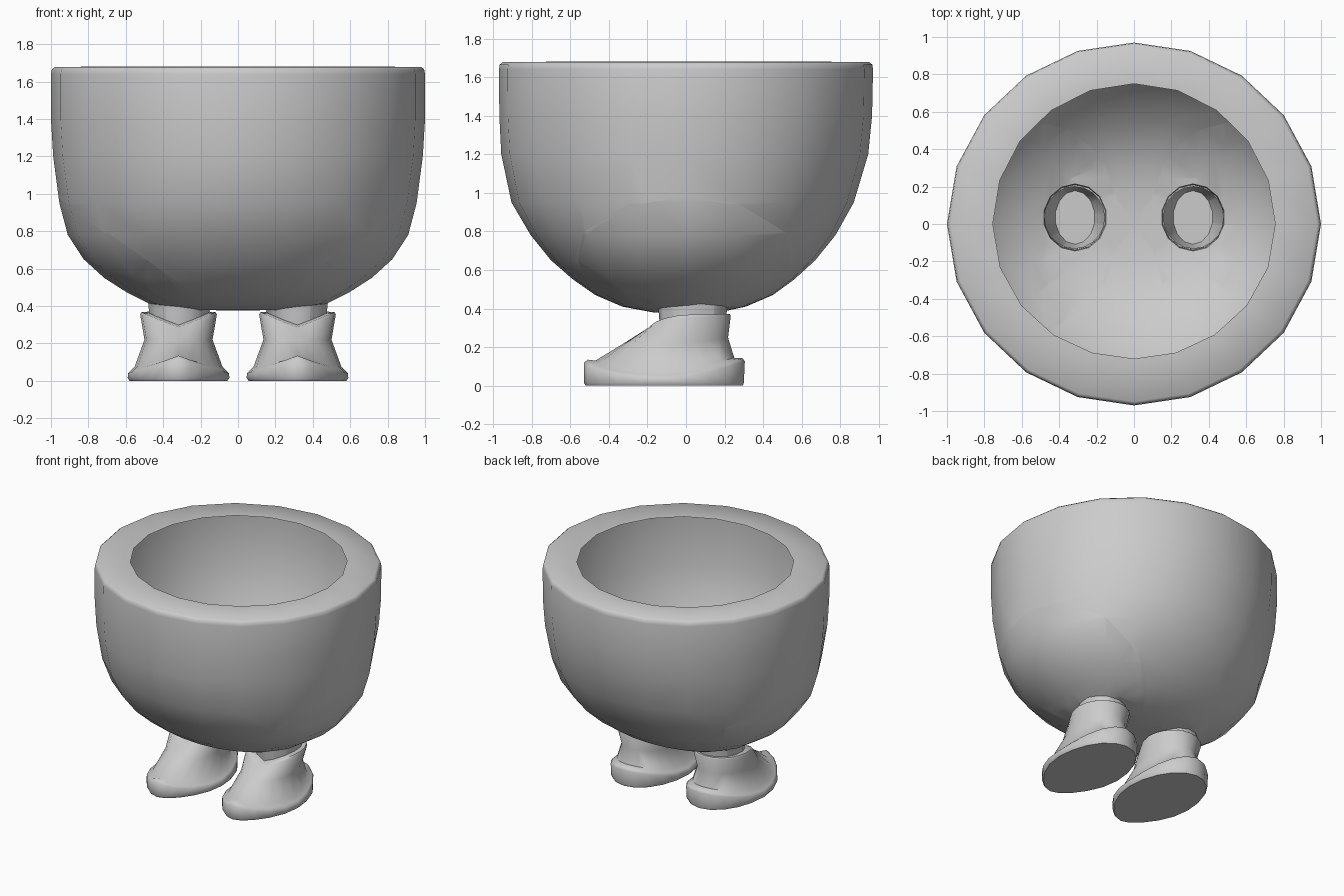
import bpy, bmesh, math
from mathutils import Vector

if "Cube" in bpy.data.objects:
    bpy.data.objects.remove(bpy.data.objects["Cube"])

# z, then side, back and front radius of the bowl; the last row is the inner rim edge
BOWL = [(.38, .25, .17, .17), (.41, .47, .31, .33), (.47, .59, .45, .47), (.55, .715, .56, .585),
        (.65, .825, .67, .70), (.78, .91, .775, .805), (.95, .955, .87, .905),
        (1.2, .988, .945, .958), (1.4, 1.0, .965, .968), (1.64, 1.0, .97, .97),
        (1.665, .995, .966, .966), (1.678, .98, .95, .95), (1.68, .755, .75, .72)]
SEAM_Z, SEAM_SLOPE = .305, .7


def bowl():
    """Open hollow shell with a flat rim, fuller at the hips."""
    bm = bmesh.new()
    n = 20
    rings = []
    for z, rx, yb, yf in BOWL:
        ring = []
        for i in range(n):
            a = 2 * math.pi * i / n
            ry = yb if math.sin(a) > 0 else yf
            r = ry + (rx - ry) * math.cos(a) ** 2
            ring.append(bm.verts.new((r * math.cos(a), r * math.sin(a), z)))
        rings.append(ring)
    pole = bm.verts.new((0, 0, .375))
    for i in range(n):
        j = (i + 1) % n
        bm.faces.new((pole, rings[0][j], rings[0][i]))
        for a, b in zip(rings, rings[1:]):
            bm.faces.new((a[i], a[j], b[j], b[i]))
    return bm


def seam(bm, side, keep_top):
    bmesh.ops.bisect_plane(bm, geom=bm.verts[:] + bm.edges[:] + bm.faces[:],
                           plane_co=(0, 0, SEAM_Z), plane_no=(-SEAM_SLOPE * side, 0, 1),
                           clear_inner=keep_top, clear_outer=not keep_top)


def finish(bm, name, mirror=False, angle=55):
    if mirror:
        bmesh.ops.scale(bm, vec=(-1, 1, 1), verts=bm.verts)
        bmesh.ops.reverse_faces(bm, faces=bm.faces)
    me = bpy.data.meshes.new(name)
    bm.to_mesh(me)
    bm.free()
    ob = bpy.data.objects.new(name, me)
    bpy.context.collection.objects.link(ob)
    bpy.ops.object.select_all(action='DESELECT')
    ob.select_set(True)
    bpy.context.view_layer.objects.active = ob
    bpy.ops.object.shade_smooth_by_angle(angle=math.radians(angle))


def hip():
    """Lower side panel with a leg opening and a short tapering leg."""
    bm = bowl()
    seam(bm, 1, False)
    c, rx, ry = Vector((.315, .035, 0)), .165, .175
    inside = bm.faces[:]
    for k in range(14):
        a = 2 * math.pi * k / 14
        no = Vector((math.cos(a) / rx, math.sin(a) / ry, 0))
        co = c + Vector((rx * math.cos(a), ry * math.sin(a), 0))
        geom = set(inside)
        for f in inside:
            geom.update(f.edges)
            geom.update(f.verts)
        res = bmesh.ops.bisect_plane(bm, geom=list(geom), plane_co=co, plane_no=no)
        inside = [f for f in res['geom'] if isinstance(f, bmesh.types.BMFace)
                  and (f.calc_center_median() - co).dot(no) < 0]
    bmesh.ops.delete(bm, geom=inside, context='FACES')

    def in_hole(v):
        return ((v.co.x - c.x) / rx) ** 2 + ((v.co.y - c.y) / ry) ** 2 < 1.12
    edges = [e for e in bm.edges if e.is_boundary and all(in_hole(v) for v in e.verts)]
    px, py = 1, 1
    for z, sx, sy in ((.365, .97, .97), (.28, .95, .96), (.15, .63, .8)):
        geom = bmesh.ops.extrude_edge_only(bm, edges=edges)['geom']
        edges = [g for g in geom if isinstance(g, bmesh.types.BMEdge)]
        for v in (g for g in geom if isinstance(g, bmesh.types.BMVert)):
            v.co = (c.x + (v.co.x - c.x) * sx / px, c.y + (v.co.y - c.y) * sy / py, z)
        px, py = sx, sy
    bmesh.ops.edgeloop_fill(bm, edges=edges)
    bmesh.ops.recalc_face_normals(bm, faces=bm.faces)
    return bm


# half width, front y, back y, then z at front, side and back, and toe narrowing
SHOE = [(.262, -.52, .295, 0, 0, 0, .25), (.272, -.53, .30, .015, .015, .015, .25),
        (.270, -.53, .305, .118, .04, .125, .25), (.258, -.51, .295, .135, .052, .142, .25),
        (.235, -.47, .25, .13, .075, .145, .25), (.182, -.33, .218, .215, .22, .25, .12),
        (.205, -.205, .232, .28, .355, .362, 0), (.198, -.195, .226, .288, .368, .372, 0),
        (.160, -.13, .200, .30, .365, .37, 0)]


def shoe():
    bm = bmesh.new()
    n = 20
    rings = []
    for w, yf, yb, zf, zs, zb, toe in SHOE:
        ring = []
        for i in range(n):
            a = 2 * math.pi * i / n
            k, s = math.cos(a), math.sin(a)
            if k > 0:
                z = zs + (zb - zs) * k ** 1.6
            else:
                z = zs + (zf - zs) * (1 - abs(s)) ** .9
                s *= 1 - toe * k * k
            ring.append(bm.verts.new((.318 + w * s, (yf + yb) / 2 + (yb - yf) / 2 * k, z)))
        rings.append(ring)
    bm.faces.new(rings[0])
    for a, b in zip(rings, rings[1:]):
        for i in range(n):
            j = (i + 1) % n
            bm.faces.new((a[i], a[j], b[j], b[i]))
    bmesh.ops.recalc_face_normals(bm, faces=bm.faces)
    return bm


# Torso shell above both hip seams
torso = bowl()
for s in (1, -1):
    seam(torso, s, True)
finish(torso, "torso")

# Hips with legs, and shoes, on both sides
for label, flip in (("right", False), ("left", True)):
    finish(hip(), "hip_" + label, flip)
    finish(shoe(), "shoe_" + label, flip)
